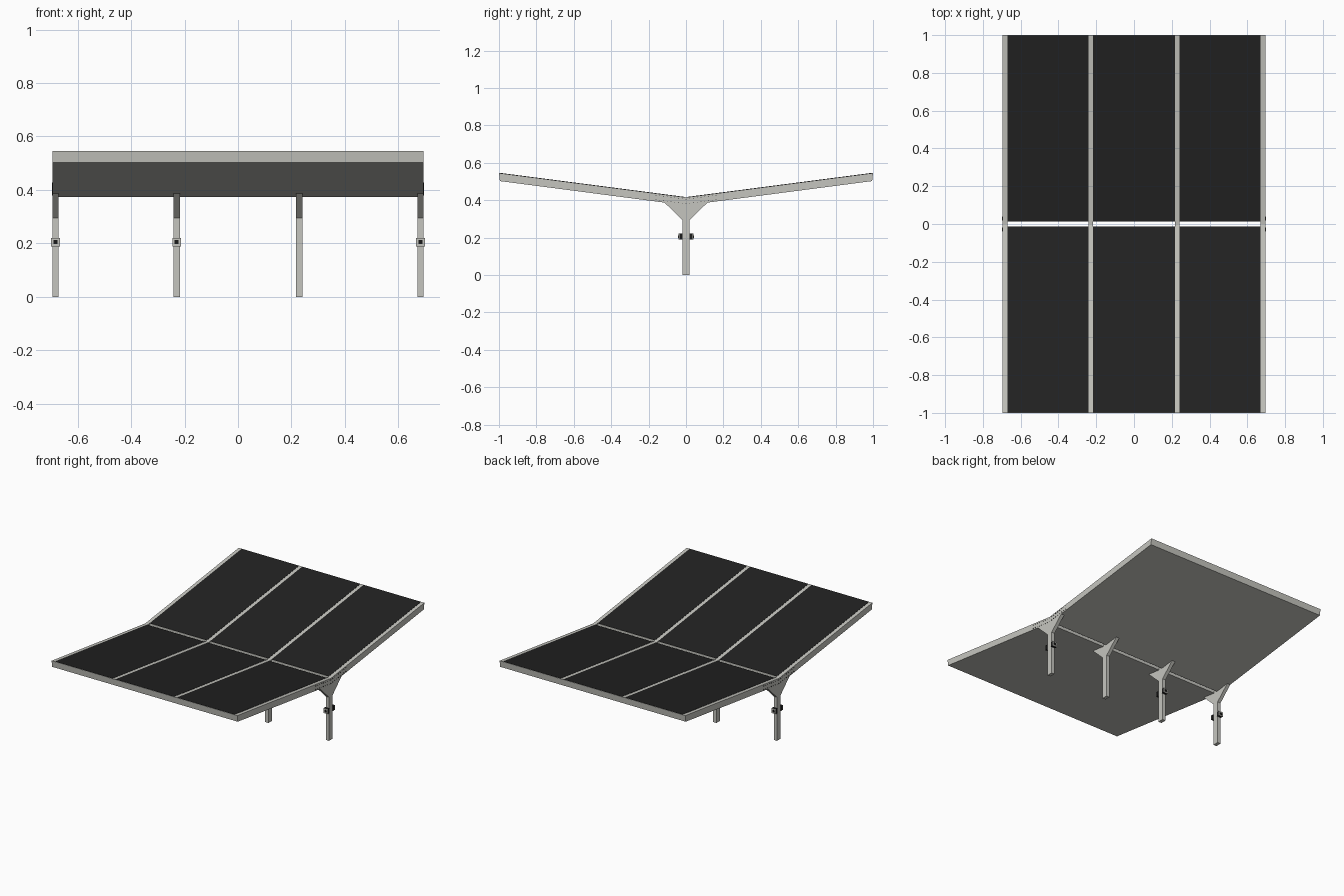
import bpy, bmesh, math
from mathutils import Vector

if "Cube" in bpy.data.objects:
    bpy.data.objects.remove(bpy.data.objects["Cube"])

def material(name, rgb):
    m = bpy.data.materials.new(name)
    m.diffuse_color = (*rgb, 1)
    m.use_nodes = True
    m.node_tree.nodes["Principled BSDF"].inputs["Base Color"].default_value = m.diffuse_color
    return m

STEEL = material("light grey steel", (0.56, 0.56, 0.52))
PANEL = material("dark solar glass", (0.016, 0.016, 0.016))
BLACK = material("black fitting", (0.01, 0.01, 0.01))

SLOPE, Z0, THICK = 0.13, 0.415, 0.043

def top(y):
    return Z0 + SLOPE * abs(y)

def extrude_x(name, pts, x0, x1, mat):
    """Extrude a (y, z) outline from x0 to x1."""
    bm = bmesh.new()
    f = bm.faces.new([bm.verts.new((x0, y, z)) for y, z in pts])
    r = bmesh.ops.extrude_face_region(bm, geom=[f])
    vs = [v for v in r["geom"] if isinstance(v, bmesh.types.BMVert)]
    bmesh.ops.translate(bm, verts=vs, vec=(x1 - x0, 0, 0))
    bmesh.ops.recalc_face_normals(bm, faces=bm.faces[:])
    me = bpy.data.meshes.new(name)
    bm.to_mesh(me)
    bm.free()
    me.materials.append(mat)
    ob = bpy.data.objects.new(name, me)
    bpy.context.collection.objects.link(ob)
    return ob

def box(name, x, y0, y1, z, half, mat):
    return extrude_x(name, [(y0, z - half), (y1, z - half), (y1, z + half), (y0, z + half)],
                     x - half, x + half, mat)

def slab(y0, y1, lo, hi):
    return [(y0, top(y0) + lo), (y1, top(y1) + lo), (y1, top(y1) + hi), (y0, top(y0) + hi)]

POSTS = (-0.683, -0.23, 0.23, 0.683)
BEAM = 0.012

# Posts, flared brackets and V-shaped beams
for i, x in enumerate(POSTS):
    extrude_x(f"post_{i}", [(-0.02, 0), (0.02, 0), (0.02, 0.37), (-0.02, 0.37)],
              x - BEAM, x + BEAM, STEEL)
    extrude_x(f"bracket_{i}",
              [(-0.02, 0.295), (0.02, 0.295), (0.115, top(0.115) - THICK),
               (0.06, top(0.06) - 0.02), (0, top(0) - 0.002),
               (-0.06, top(0.06) - 0.02), (-0.115, top(0.115) - THICK)],
              x - BEAM, x + BEAM, STEEL)
    extrude_x(f"v_beam_{i}",
              [(-0.995, top(1) - THICK), (0, Z0 - THICK), (0.995, top(1) - THICK),
               (1, top(1)), (0, Z0), (-1, top(1))],
              x - BEAM, x + BEAM, STEEL)

# Roof decks between beams, with a gap along the valley, and solar panels on top
for side in (-1, 1):
    tag = "front" if side < 0 else "back"
    for i in range(3):
        a, b = POSTS[i] + BEAM, POSTS[i + 1] - BEAM
        extrude_x(f"{tag}_deck_{i}",
                  [(side * 0.013, top(0.013) - THICK), (side * 0.995, top(1) - THICK),
                   (side, top(1)), (side * 0.013, top(0.013))], a, b, STEEL)
        extrude_x(f"{tag}_solar_panel_{i}", slab(side * 0.014, side * 0.997, -0.001, 0.0015),
                  a, b, PANEL)

# Fittings on both faces of three of the posts
for i in (0, 1, 3):
    x = POSTS[i]
    for s in (-1, 1):
        tag = f"{'front' if s < 0 else 'back'}_{i}"
        box(f"fitting_body_{tag}", x, s * 0.019, s * 0.036, 0.205, 0.016, BLACK)
        box(f"fitting_plate_{tag}", x, s * 0.036, s * 0.039, 0.205, 0.016, STEEL)
        box(f"fitting_button_{tag}", x, s * 0.039, s * 0.042, 0.205, 0.007, BLACK)

# Bolt rows on the outer beams near the brackets
for s in (-1, 1):
    bm = bmesh.new()
    for k in range(-8, 9):
        y = k * 0.02
        for drop in (0.01, 0.034):
            r = bmesh.ops.create_cube(bm, size=0.004)
            bmesh.ops.translate(bm, verts=r["verts"],
                                vec=Vector((s * 0.695, y, top(y) - drop)))
    me = bpy.data.meshes.new("beam_bolts")
    bm.to_mesh(me)
    bm.free()
    me.materials.append(BLACK)
    bpy.context.collection.objects.link(
        bpy.data.objects.new("right_beam_bolts" if s > 0 else "left_beam_bolts", me))
